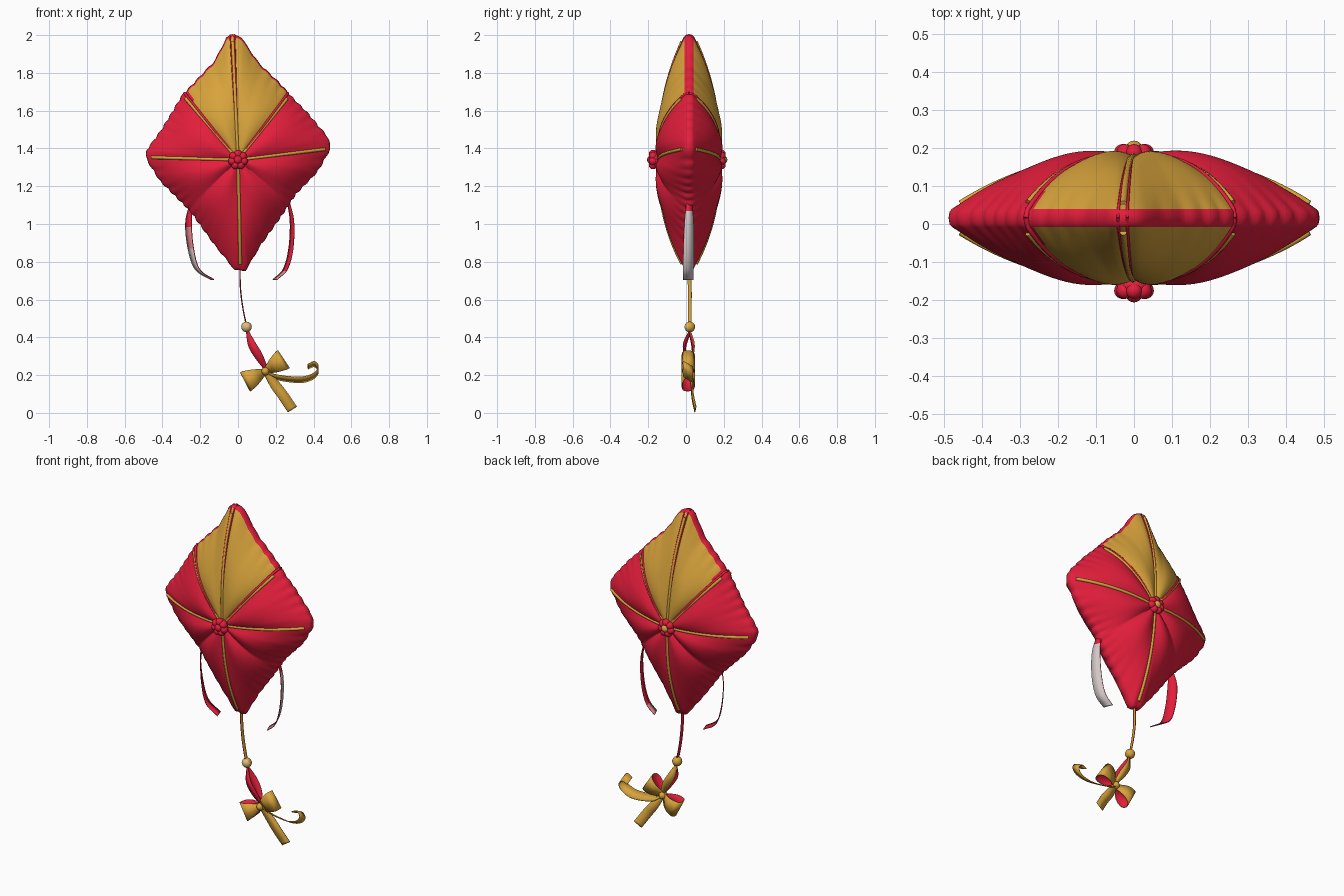
import bpy, bmesh
from math import sin, cos, pi, tau
from mathutils import Vector

if "Cube" in bpy.data.objects:
    bpy.data.objects.remove(bpy.data.objects["Cube"])


def material(name, rgb):
    m = bpy.data.materials.new(name)
    m.use_nodes = True
    m.diffuse_color = (*rgb, 1)
    m.node_tree.nodes["Principled BSDF"].inputs["Base Color"].default_value = (*rgb, 1)
    return m


RED = material("red silk", (0.78, 0.013, 0.045))
GOLD = material("gold silk", (0.69, 0.37, 0.045))
PALE = material("pale lining", (0.66, 0.58, 0.58))
PINK = material("faded pink", (0.72, 0.25, 0.27))
BEAD = material("light gold", (0.75, 0.52, 0.22))


def finish(bm, name, mats):
    mesh = bpy.data.meshes.new(name)
    bm.to_mesh(mesh)
    bm.free()
    for m in mats:
        mesh.materials.append(m)
    mesh.shade_smooth()
    ob = bpy.data.objects.new(name, mesh)
    bpy.context.collection.objects.link(ob)
    return ob


def spline(pts, steps=8):
    """Smooth path through the points (any number of components)."""
    p = [Vector(q) for q in pts]
    p = [2 * p[0] - p[1]] + p + [2 * p[-1] - p[-2]]
    out = []
    for a, b, c, d in zip(p, p[1:], p[2:], p[3:]):
        for k in range(steps):
            t = k / steps
            out.append(0.5 * (2 * b + (c - a) * t + (2 * a - 5 * b + 4 * c - d) * t * t
                              + (3 * b - a - 3 * c + d) * t ** 3))
    return out + [p[-2]]


# Pillow shape: a diamond outline, with thickness given by angle and radius
MID_Y, MID_Z = 0.016, 1.34
OUTLINE = [(-0.03, 1.99), (0.01, 1.985), (0.11, 1.84), (0.22, 1.735), (0.28, 1.665),
           (0.36, 1.585), (0.465, 1.46), (0.482, 1.40), (0.415, 1.28), (0.30, 1.16),
           (0.22, 1.04), (0.12, 0.90), (0.04, 0.765), (-0.015, 0.765), (-0.12, 0.895),
           (-0.25, 1.075), (-0.405, 1.23), (-0.475, 1.34), (-0.475, 1.39), (-0.395, 1.50),
           (-0.29, 1.675), (-0.12, 1.855), (-0.06, 1.975)]
# Seam directions, clockwise from the top
SEAMS = [-0.045, 0.675, 1.45, 3.12, 4.74, 5.577, tau - 0.045]


def radius(a):
    dx, dz = sin(a), cos(a)
    for (x1, z1), (x2, z2) in zip(OUTLINE, OUTLINE[1:] + OUTLINE[:1]):
        z1, z2 = z1 - MID_Z, z2 - MID_Z
        ex, ez = x2 - x1, z2 - z1
        det = dx * ez - dz * ex
        if abs(det) > 1e-9:
            r = (x1 * ez - z1 * ex) / det
            u = (x1 * dz - z1 * dx) / det
            if r > 0 and -1e-6 <= u <= 1.000001:
                return r
    return 0.5


def puff(a, s):
    """Half thickness: a dome, fuller between corners, puffed between the seams."""
    h = 0.024 + 0.136 * (1 - s ** (2.3 + 0.6 * sin(2 * a) ** 2))
    a = (a - SEAMS[0]) % tau + SEAMS[0]
    for i in range(6):
        if SEAMS[i] <= a <= SEAMS[i + 1]:
            u = (a - SEAMS[i]) / (SEAMS[i + 1] - SEAMS[i])
            wave = abs(sin(tau * u)) if i in (2, 3) else sin(pi * u) ** 0.8
            return h + 0.026 * 4 * s * (1 - s) * wave
    return h


def on_pillow(a, s, side, lift=0.0, scale=1.0):
    r = radius(a) * s * scale + 0.008 * s ** 12 * (abs(sin(24 * a)) - 0.6)
    return Vector((r * sin(a), MID_Y + side * (puff(a, s) + lift), MID_Z + r * cos(a)))


# Pillow body: front and back shells joined by a rounded red rim
angles, panel = [], []
for i in range(6):
    span = SEAMS[i + 1] - SEAMS[i]
    n = round(span / 0.025)
    angles += [SEAMS[i] + span * k / n for k in range(n)]
    panel += [i] * n
RINGS = 24
bm = bmesh.new()
rim = [bm.verts.new(on_pillow(a, 1, 0, scale=1.02)) for a in angles]
for side in (-1, 1):
    centre = bm.verts.new((0, MID_Y + side * puff(0, 0), MID_Z))
    rings = [[bm.verts.new(on_pillow(a, k / RINGS, side)) for a in angles]
             for k in range(1, RINGS + 1)]
    rings.append([bm.verts.new(on_pillow(a, 1, side, -0.007, 1.014)) for a in angles])
    rings.append(rim)
    for j, a in enumerate(angles):
        q = (j + 1) % len(angles)
        bm.faces.new((centre, rings[0][j], rings[0][q])).material_index = int(panel[j] in (0, 5))
        # Gold wedge, ending short of the edge beside the slanted seams
        to_seam = min(abs(a - SEAMS[1]), abs(a - SEAMS[5]))
        limit = RINGS - 3 if to_seam < 0.07 else RINGS
        for k, (g, o) in enumerate(zip(rings, rings[1:]), 2):
            f = bm.faces.new((g[j], o[j], o[q], g[q]))
            f.material_index = int(panel[j] in (0, 5) and k <= limit)
bmesh.ops.recalc_face_normals(bm, faces=bm.faces)
finish(bm, "pillow_body", [RED, GOLD])


def tube(name, pts, thick, mat):
    cu = bpy.data.curves.new(name, "CURVE")
    cu.dimensions = "3D"
    cu.bevel_depth = thick
    cu.bevel_resolution = 2
    cu.use_fill_caps = True
    sp = cu.splines.new("POLY")
    sp.points.add(len(pts) - 1)
    for p, co in zip(sp.points, pts):
        p.co = (*co, 1)
    ob = bpy.data.objects.new(name, cu)
    bpy.context.collection.objects.link(ob)
    mesh = bpy.data.meshes.new_from_object(ob.evaluated_get(bpy.context.evaluated_depsgraph_get()))
    bpy.data.objects.remove(ob)
    mesh.materials.clear()
    mesh.materials.append(mat)
    mesh.shade_smooth()
    bpy.context.collection.objects.link(bpy.data.objects.new(name, mesh))


# Cords along the seams, with red piping where they border the gold wedge
NAMES = ["top", "upper_left", "left", "bottom", "right", "upper_right"]
PIPING = {"top": (-0.018, 0.018), "upper_left": (-0.03,), "upper_right": (0.03,)}
for side, face in ((-1, "front"), (1, "back")):
    for a, label in zip(SEAMS, NAMES):
        cord = [on_pillow(a, k / 25, side, 0.001) for k in range(1, 25)]
        tube(f"{face}_{label}_cord", cord, 0.009, GOLD)
        for shift in PIPING.get(label, ()):
            edge = [on_pillow(a + shift, k / 24, side) for k in range(4, 25)]
            edge.append(on_pillow(a + shift, 1, 0, scale=1.02))
            tube(f"{face}_{label}_piping", edge, 0.004 if label == "top" else 0.007, RED)


def ball(name, centre, size, mats, flat=1.0):
    """Sphere; a second colour covers the side turned to the front."""
    bm = bmesh.new()
    bmesh.ops.create_uvsphere(bm, u_segments=20, v_segments=12, radius=size)
    for f in bm.faces:
        f.material_index = int(len(mats) > 1 and f.calc_center_median().y < -0.4 * size)
    for v in bm.verts:
        v.co.y *= flat
    finish(bm, name, mats).location = centre


# Gathered buttons, front and back
for side, face, y, cap in ((-1, "front", -0.175, RED), (1, "back", 0.188, GOLD)):
    ball(f"{face}_button_base", (0, y - side * 0.012, MID_Z), 0.046, [RED], 0.6)
    for k in range(7):
        t = tau * k / 7
        ball(f"{face}_button_petal", (0.031 * sin(t), y, MID_Z + 0.031 * cos(t)), 0.022, [RED])
    ball(f"{face}_button_centre", (0, y + side * 0.008, MID_Z), 0.023, [cap])


def ribbon(name, pts, w0, w1, mats, splits=()):
    """Strip along (x, y, z, half width) points; w0 to w1 is the cross direction.
    Materials come in pairs, one for each side, changing at the split heights."""
    path = spline(pts)
    w0, w1 = Vector(w0).normalized(), Vector(w1).normalized()
    bm = bmesh.new()
    last = None
    for k, p in enumerate(path):
        w = w0.lerp(w1, k / (len(path) - 1)).normalized() * p[3]
        c = Vector(p[:3])
        pair = (bm.verts.new(c - w), bm.verts.new(c + w))
        if last:
            f = bm.faces.new((last[0], last[1], pair[1], pair[0]))
            f.material_index = 2 * sum(p[2] > z for z in splits)
        last = pair
    mod = finish(bm, name, mats).modifiers.new("thickness", "SOLIDIFY")
    mod.thickness = 0.005
    mod.offset = 0
    mod.material_offset = 1


# Side streamers, red inside and pale outside, all red near the pillow
ribbon("left_streamer", [(0.26, 0.016, 1.14, 0.012), (0.285, 0.016, 1.02, 0.025),
                         (0.28, 0.014, 0.87, 0.03), (0.25, 0.012, 0.76, 0.03),
                         (0.195, 0.012, 0.705, 0.028)],
       (-0.4, 1, 0), (-0.4, 1, 0), [PINK, PALE, RED, PALE, RED, RED], (0.75, 1.06))
ribbon("right_streamer", [(-0.25, 0.016, 1.10, 0.012), (-0.262, 0.016, 1.0, 0.027),
                          (-0.25, 0.014, 0.87, 0.03), (-0.215, 0.012, 0.76, 0.03),
                          (-0.135, 0.012, 0.705, 0.028)],
       (0.9, -1, 0), (0.3, -1, 0), [RED, PALE, RED, PINK, RED, RED], (0.86, 0.98))

# Hanging strap and bead
ribbon("hanging_strap", [(0.01, 0.016, 0.77, 0.01), (0.013, 0.02, 0.66, 0.01),
                         (0.025, 0.02, 0.56, 0.01), (0.045, 0.02, 0.46, 0.01)],
       (0.1, 1, 0), (0.1, 1, 0), [RED, GOLD])
ball("bead", (0.045, 0.02, 0.455), 0.028, [GOLD, BEAD])

# Loop between bead and bow, red with a gold back
for side, label, mats in ((-1, "front", [RED, RED]), (1, "back", [GOLD, RED])):
    ribbon(f"{label}_loop", [(0.05, 0.02, 0.43, 0.008), (0.075, 0.015 + side * 0.022, 0.36, 0.022),
                             (0.11, 0.015 + side * 0.02, 0.30, 0.022), (0.15, 0.015, 0.23, 0.01)],
           (1, 0.5 * side, 0.4), (1, 0, 0.4), mats)

# Bow: two flared loops, a knot and two tails
KNOT = Vector((0.145, 0.012, 0.22))
for d, label in ((Vector((-0.1, 0, -0.052)), "right"), (Vector((0.09, 0, 0.06)), "left")):
    w = d.cross(Vector((0, -1, 0)))
    prof = [(0.05, 0, 0.016), (0.5, -0.03, 0.04), (0.92, -0.028, 0.055), (1.06, 0, 0.056),
            (0.92, 0.028, 0.052), (0.5, 0.03, 0.038), (0.05, 0, 0.016)]
    ribbon(f"bow_{label}_loop", [(*(KNOT + d * t + Vector((0, y, 0))), h) for t, y, h in prof],
           w, w, [GOLD, RED])
ball("bow_knot", KNOT, 0.022, [GOLD], 1.3)
ribbon("straight_tail", [(0.15, 0.015, 0.215, 0.016), (0.195, 0.03, 0.15, 0.026),
                         (0.24, 0.035, 0.09, 0.028), (0.288, 0.05, 0.018, 0.028)],
       (0.8, 0.1, 0.55), (0.8, 0.1, 0.5), [GOLD, GOLD])
ribbon("curled_tail", [(0.15, 0.015, 0.215, 0.012), (0.21, 0.02, 0.188, 0.024),
                       (0.33, 0.015, 0.175, 0.03), (0.40, 0.01, 0.195, 0.03),
                       (0.425, 0.01, 0.23, 0.03), (0.405, 0.01, 0.258, 0.03),
                       (0.37, 0.01, 0.245, 0.028)],
       (0, 0.8, -0.5), (0, 0.8, -0.4), [GOLD, GOLD])
